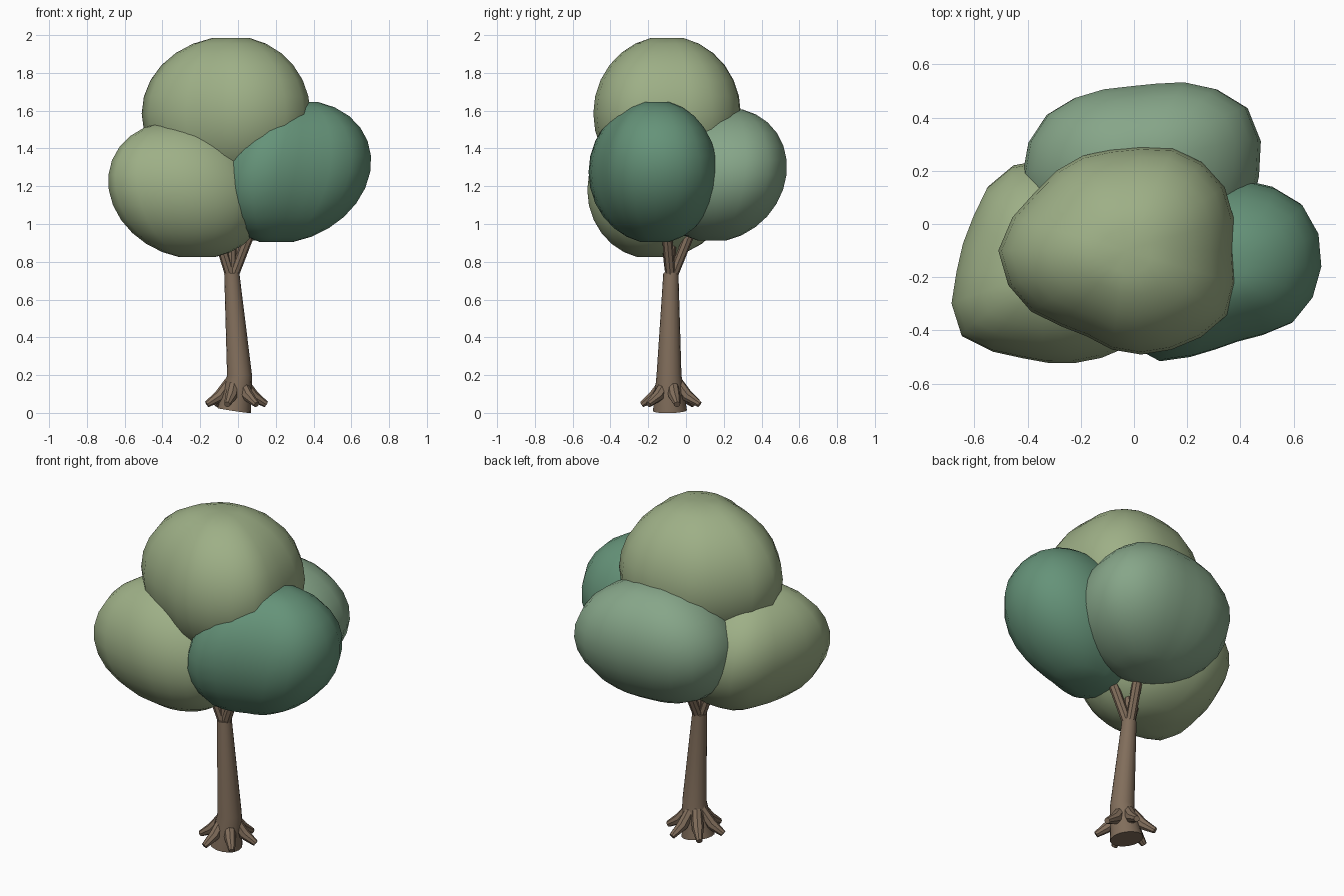
import bpy, bmesh, math
from mathutils import Vector

if "Cube" in bpy.data.objects:
    bpy.data.objects.remove(bpy.data.objects["Cube"])


def material(name, color):
    m = bpy.data.materials.new(name)
    m.diffuse_color = (*color, 1)
    m.use_nodes = True
    m.node_tree.nodes["Principled BSDF"].inputs["Base Color"].default_value = m.diffuse_color
    return m


def finish(name, bm, mat, angle):
    bmesh.ops.recalc_face_normals(bm, faces=bm.faces)
    me = bpy.data.meshes.new(name)
    bm.to_mesh(me)
    bm.free()
    ob = bpy.data.objects.new(name, me)
    bpy.context.collection.objects.link(ob)
    me.materials.append(mat)
    bpy.ops.object.select_all(action='DESELECT')
    ob.select_set(True)
    bpy.context.view_layer.objects.active = ob
    bpy.ops.object.shade_smooth_by_angle(angle=math.radians(angle))
    return ob


def bridge(bm, rings):
    n = len(rings[0])
    for a, b in zip(rings, rings[1:]):
        for i in range(n):
            j = (i + 1) % n
            bm.faces.new((a[i], a[j], b[j], b[i]))


def tube(name, path, mat, sides):
    """Capped tube through (x, y, z, radius) points."""
    bm = bmesh.new()
    pts = [Vector(p[:3]) for p in path]
    rings = []
    for k, p in enumerate(path):
        d = pts[min(k + 1, len(pts) - 1)] - pts[max(k - 1, 0)]
        u = d.cross(Vector((0, 1, 0.01))).normalized()
        v = d.normalized().cross(u)
        rings.append([bm.verts.new(pts[k] + p[3] * (u * math.cos(t) + v * math.sin(t)))
                      for t in (2 * math.pi * i / sides for i in range(sides))])
    bridge(bm, rings)
    bm.faces.new(rings[0])
    bm.faces.new(rings[-1])
    return finish(name, bm, mat, 40)


def outline(radii, t):
    """Periodic Catmull-Rom interpolation of radii around the circle."""
    n = len(radii)
    s = t / (2 * math.pi) * n
    i, f = int(s) % n, s - int(s)
    a, b, c, d = (radii[(i + k) % n] for k in (-1, 0, 1, 2))
    return b + 0.5 * f * (c - a + f * (2*a - 5*b + 4*c - d + f * (3*(b - c) + d - a)))


def leaf_clump(name, center, low, high, radii, lean, mat, segs=22, rows=14):
    """Lumpy ball with a pinched pole, its plan outline given by radii."""
    bm = bmesh.new()
    cx, cy, cz = center
    h = (high - low) / 2

    def place(dx, dy, dz):
        return bm.verts.new((cx + dx + lean[0] * dz, cy + dy + lean[1] * dz, cz + dz))

    rings = []
    for r in range(1, rows):
        p = math.pi * r / rows
        dz = -math.cos(p) * h
        rings.append([place(outline(radii, t) * math.sin(p) * math.cos(t),
                            outline(radii, t) * math.sin(p) * math.sin(t), dz)
                      for t in (2 * math.pi * i / segs for i in range(segs))])
    bridge(bm, rings)
    for ring, sign in ((rings[0], -1), (rings[-1], 1)):
        tip = place(0, 0, sign * h * 0.965)
        for i in range(segs):
            bm.faces.new((ring[i], ring[(i + 1) % segs], tip))
    return finish(name, bm, mat, 60)


bark = material("bark", (0.22, 0.155, 0.105))
light = material("light_leaves", (0.34, 0.43, 0.24))
mid = material("mid_leaves", (0.24, 0.38, 0.25))
dark = material("dark_leaves", (0.13, 0.29, 0.19))

# Trunk
tube("trunk", [(-0.02, -0.085, 0.012, 0.09), (0.008, -0.09, 0.2, 0.066),
               (-0.033, -0.08, 0.74, 0.04)], bark, 16)

# Branches
for i, (x, y, z) in enumerate([(-0.14, -0.12, 1.05), (0.10, -0.11, 1.05),
                               (0.0, 0.06, 1.05), (-0.04, -0.08, 1.3)]):
    tube(f"branch_{i + 1}", [(-0.033, -0.08, 0.70, 0.026), (x, y, z, 0.028)], bark, 8)

# Roots
for i in range(6):
    t = math.radians(60 * i + 12)
    c, s = math.cos(t), math.sin(t)
    tube(f"root_{i + 1}", [(-0.008 + q * c, -0.08 + q * s, z, r) for q, z, r in
                           ((0.03, 0.17, 0.03), (0.09, 0.09, 0.032), (0.16, 0.045, 0.017))],
         bark, 8)

# Foliage: plan radii every 30 degrees starting at +x
leaf_clump("top_foliage", (-0.03, -0.1, 1.585), 1.18, 2.0,
           (.405, .44, .43, .385, .395, .41, .48, .43, .355, .387, .415, .45), (0, 0), light)
leaf_clump("left_foliage", (-0.27, -0.18, 1.18), 0.82, 1.55,
           (.42, .42, .42, .42, .44, .39, .395, .45, .365, .345, .36, .40), (-0.15, 0), light)
leaf_clump("right_foliage", (0.26, -0.16, 1.275), 0.9, 1.66,
           (.44, .44, .37, .32, .35, .36, .35, .38, .40, .325, .315, .40), (0.18, 0), dark)
leaf_clump("back_foliage", (0.03, 0.18, 1.26), 0.91, 1.62,
           (.44, .475, .40, .34, .365, .43, .45, .42, .38, .36, .38, .42), (0, 0.12), mid)
